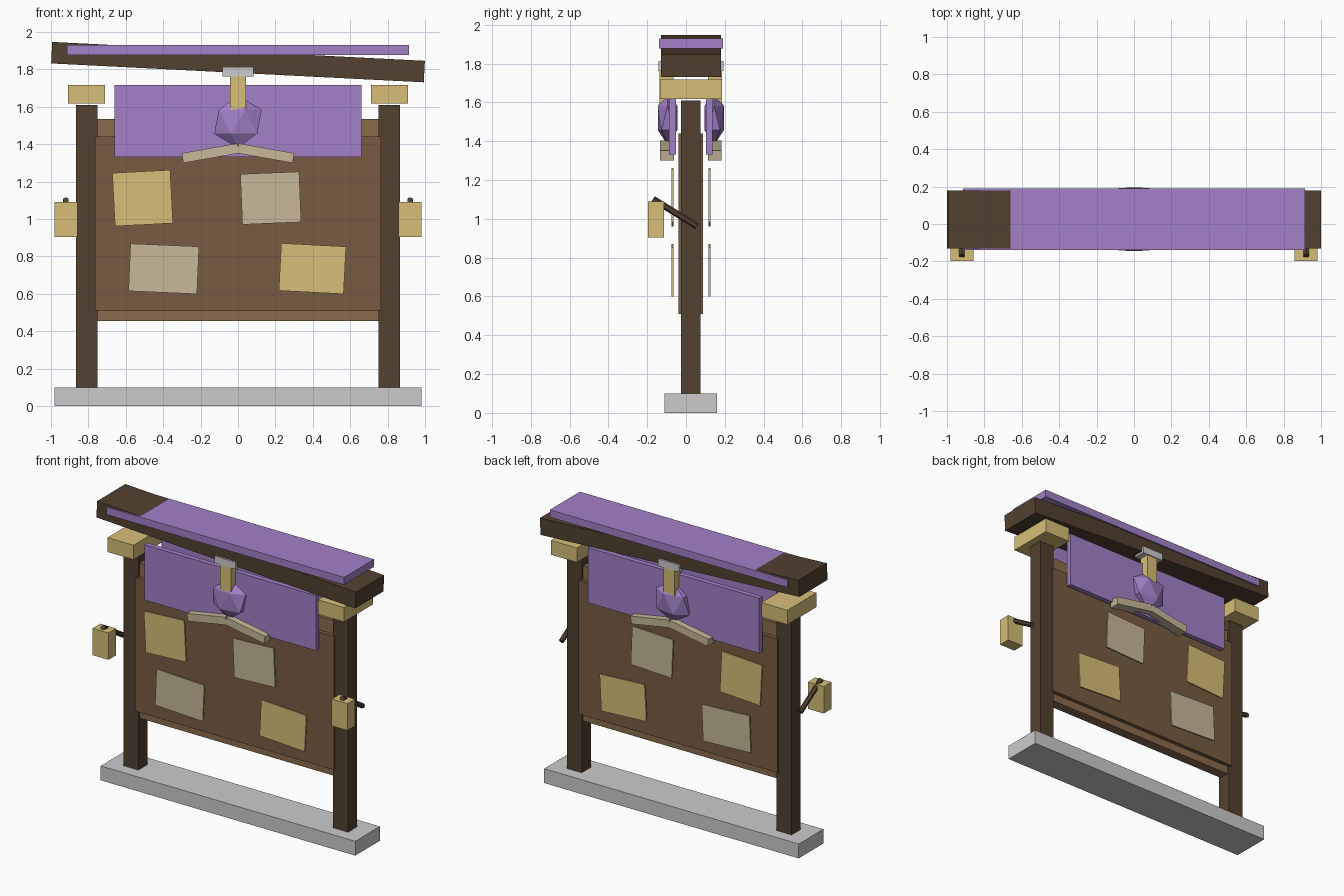
import bpy, bmesh, math
from mathutils import Vector, Matrix

if "Cube" in bpy.data.objects:
    bpy.data.objects.remove(bpy.data.objects["Cube"])

YC = 0.025  # depth centre of the board; the lanterns hang in front of it


def material(name, rgb):
    m = bpy.data.materials.new(name)
    m.diffuse_color = (*rgb, 1)
    m.use_nodes = True
    m.node_tree.nodes["Principled BSDF"].inputs["Base Color"].default_value = m.diffuse_color
    return m


DARK = material("dark_wood", (0.085, 0.052, 0.030))
WOOD = material("board_wood", (0.185, 0.107, 0.055))
RAIL = material("light_wood", (0.25, 0.15, 0.075))
PURPLE = material("purple", (0.36, 0.22, 0.58))
YELLOW = material("yellow", (0.68, 0.52, 0.19))
TAN = material("tan", (0.57, 0.48, 0.32))


def finish(name, bm, matrix, mat):
    bm.transform(matrix)
    bmesh.ops.recalc_face_normals(bm, faces=bm.faces)
    mesh = bpy.data.meshes.new(name)
    bm.to_mesh(mesh)
    bm.free()
    ob = bpy.data.objects.new(name, mesh)
    bpy.context.collection.objects.link(ob)
    if mat:
        mesh.materials.append(mat)
    return ob


def box(name, centre, size, mat=None, tilt=0):
    # tilt: degrees, counter-clockwise as seen from the front
    bm = bmesh.new()
    bmesh.ops.create_cube(bm, size=1)
    m = (Matrix.Translation(centre) @ Matrix.Rotation(math.radians(-tilt), 4, 'Y')
         @ Matrix.Diagonal((*size, 1)))
    return finish(name, bm, m, mat)


def gem(name, centre, radii, mat):
    bm = bmesh.new()
    bmesh.ops.create_icosphere(bm, subdivisions=1, radius=1)
    return finish(name, bm, Matrix.Translation(centre) @ Matrix.Diagonal((*radii, 1)), mat)


def rod(name, a, b, radius, mat):
    a, b = Vector(a), Vector(b)
    bm = bmesh.new()
    bmesh.ops.create_cone(bm, cap_ends=True, segments=6, radius1=radius,
                          radius2=radius, depth=(b - a).length)
    m = Matrix.Translation((a + b) / 2) @ (b - a).to_track_quat('Z', 'Y').to_matrix().to_4x4()
    return finish(name, bm, m, mat)


# Stone base, board and its inner panel
box("base", (0, YC, 0.05), (1.96, 0.27, 0.10))
box("inner_panel", (0, YC, 0.995), (1.50, 0.07, 1.08), RAIL)
box("notice_board", (0, YC, 0.975), (1.53, 0.125, 0.93), WOOD)

# Crooked roof beam with a level purple slab
box("roof_beam", (0, YC, 1.839), (1.995, 0.31, 0.115), DARK, tilt=-2.9)
box("roof_slab", (0, YC, 1.904), (1.83, 0.33, 0.052), PURPLE)

# Posts, caps and hanging lanterns on both sides
for side, s in (("left", -1), ("right", 1)):
    box(f"{side}_post", (s * 0.8075, YC, 0.855), (0.115, 0.10, 1.51), DARK)
    box(f"{side}_post_cap", (s * 0.81, YC, 1.667), (0.20, 0.32, 0.10), YELLOW)
    box(f"{side}_lantern", (s * 0.92, -0.155, 0.997), (0.122, 0.083, 0.187), YELLOW)
    rod(f"{side}_lantern_rod", (s * 0.92, -0.17, 1.102), (s * 0.92, 0.057, 0.962),
        0.017, DARK)

# Notices: x, z, width, height, tilt, material
NOTICES = [
    (-0.51, 1.112, 0.31, 0.285, 3, YELLOW),
    (0.175, 1.112, 0.315, 0.27, 2.4, TAN),
    (-0.397, 0.734, 0.367, 0.254, -2.5, TAN),
    (0.398, 0.735, 0.347, 0.254, -3, YELLOW),
]

# Front and back carry the same decoration
for face, f in (("front", -1), ("back", 1)):
    box(f"{face}_banner", (0, YC + f * 0.095, 1.524), (1.32, 0.035, 0.384), PURPLE)
    box(f"{face}_clip", (0, YC + f * 0.125, 1.788), (0.164, 0.085, 0.05))
    box(f"{face}_strap", (0, YC + f * 0.125, 1.675), (0.084, 0.072, 0.18), YELLOW)
    gem(f"{face}_gem", (0, YC + f * 0.12, 1.52), (0.142, 0.059, 0.14), PURPLE)
    for side, s in (("left", -1), ("right", 1)):
        box(f"{face}_{side}_chevron_arm", (s * 0.148, YC + f * 0.123, 1.352),
            (0.302, 0.07, 0.053), TAN, tilt=-s * 10)
    for i, (x, z, w, h, tilt, mat) in enumerate(NOTICES, 1):
        box(f"{face}_notice_{i}", (x, YC + f * 0.095, z), (w, 0.01, h), mat, tilt)
